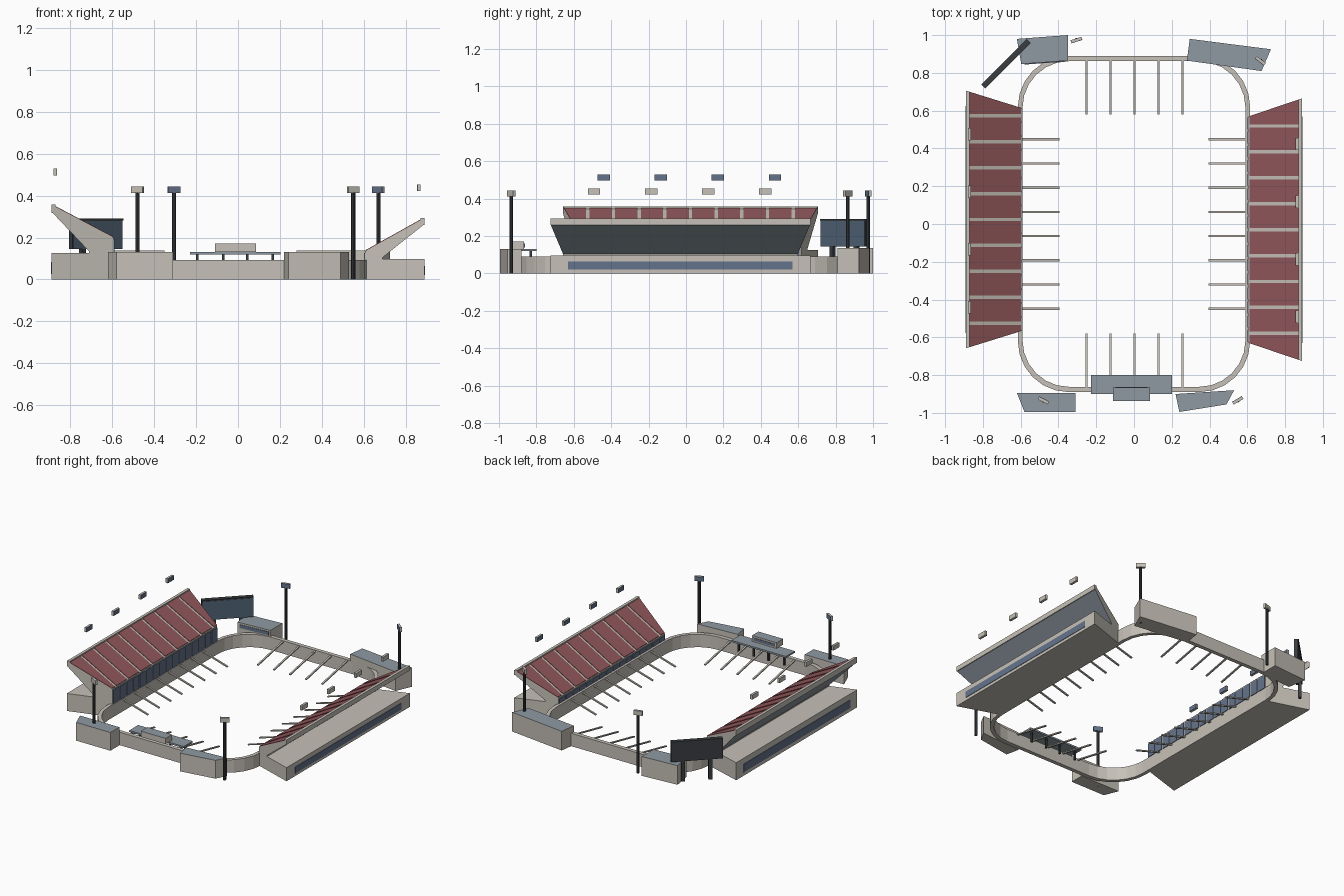
import bpy, bmesh, math
from mathutils import Vector, Matrix

old = bpy.data.objects.get("Cube")
if old:
    bpy.data.objects.remove(old, do_unlink=True)


def material(name, *rgb):
    lin = [((c / 255 + 0.055) / 1.055) ** 2.4 for c in rgb] + [1]
    m = bpy.data.materials.new(name)
    m.use_nodes = True
    m.diffuse_color = lin
    m.node_tree.nodes["Principled BSDF"].inputs["Base Color"].default_value = lin
    return m


CONCRETE = material("concrete", 198, 193, 184)
SLATE = material("slate_roof", 143, 154, 162)
RED = material("red_seats", 145, 87, 91)
GLASS = material("blue_glass", 100, 115, 139)
SCREEN = material("navy_screen", 82, 100, 120)
METAL = material("dark_metal", 58, 61, 65)


def finish(name, bm, mats, rule=None):
    bmesh.ops.recalc_face_normals(bm, faces=bm.faces)
    bm.normal_update()
    if rule:
        for f in bm.faces:
            f.material_index = rule(f)
    me = bpy.data.meshes.new(name)
    bm.to_mesh(me)
    bm.free()
    for m in mats:
        me.materials.append(m)
    ob = bpy.data.objects.new(name, me)
    bpy.context.collection.objects.link(ob)
    return ob


def loft(name, a, b, mats, rule=None):
    """Closed solid between two matching outlines."""
    bm = bmesh.new()
    va = [bm.verts.new(p) for p in a]
    vb = [bm.verts.new(p) for p in b]
    bm.faces.new(va)
    bm.faces.new(vb)
    n = len(a)
    for i in range(n):
        j = (i + 1) % n
        bm.faces.new((va[i], va[j], vb[j], vb[i]))
    return finish(name, bm, mats, rule)


def prism(name, plan, z0, z1, mats, rule=None):
    return loft(name, [(x, y, z0) for x, y in plan], [(x, y, z1) for x, y in plan], mats, rule)


def box(name, centre, size, mat, turn=0.0):
    bm = bmesh.new()
    bmesh.ops.create_cube(bm, size=1)
    bm.transform(Matrix.Translation(centre) @ Matrix.Rotation(turn, 4, 'Z') @ Matrix.Diagonal((*size, 1)))
    return finish(name, bm, [mat])


def strut(name, p, q, width, height, mat):
    p, q = Vector(p), Vector(q)
    bm = bmesh.new()
    bmesh.ops.create_cube(bm, size=1)
    rot = (q - p).to_track_quat('Y', 'Z').to_matrix().to_4x4()
    bm.transform(Matrix.Translation((p + q) / 2) @ rot @ Matrix.Diagonal((width, (q - p).length, height, 1)))
    return finish(name, bm, [mat])


def roofed(f):
    return 1 if f.normal.z > 0.9 else 0


# Rounded perimeter wall
def rounded(hx, hy, r, steps=6):
    pts = []
    for k, (sx, sy) in enumerate([(1, 1), (-1, 1), (-1, -1), (1, -1)]):
        for i in range(steps + 1):
            t = math.pi / 2 * (k + i / steps)
            pts.append((sx * (hx - r) + r * math.cos(t), sy * (hy - r) + r * math.sin(t)))
    return pts


bm = bmesh.new()
loops = [[bm.verts.new((x, y, z)) for x, y in rounded(hx, hy, r)]
         for hx, hy, r, z in [(0.615, 0.89, 0.27, 0), (0.615, 0.89, 0.27, 0.092),
                              (0.59, 0.862, 0.245, 0.092), (0.59, 0.862, 0.245, 0)]]
for k in range(4):
    a, b = loops[k], loops[(k + 1) % 4]
    for i in range(len(a)):
        j = (i + 1) % len(a)
        bm.faces.new((a[i], a[j], b[j], b[i]))
finish("perimeter_wall", bm, [CONCRETE])

# Sloping aisle strips inside the wall
for s in (-1, 1):
    for i in range(8):
        y = (i - 3.5) * 0.128
        strut("side_aisle", (s * 0.6, y, 0.085), (s * 0.395, y, 0.025), 0.012, 0.008, CONCRETE)
    for i in range(5):
        x = (i - 2) * 0.127 + 0.003
        strut("end_aisle", (x, s * 0.87, 0.085), (x, s * 0.58, 0.025), 0.012, 0.008, CONCRETE)


# Grandstands with flared ends
def grandstand(side, s, yc, inner, flare, xi, front, back, lip, knee, base):
    def half(r):
        return inner + flare * (r - xi) / (0.89 - xi)

    def ends(profile):
        return [[(s * r, yc + e * half(r), z) for r, z in profile] for e in (-1, 1)]

    def slope(r):
        return front + (back - front) * (r - xi) / (0.885 - xi)

    shell = [(xi, 0), (xi, front), (0.885, back), (0.885, lip), (knee, base + 0.008),
             (knee, base), (0.89, base), (0.89, 0)]
    loft(side + "_stand", *ends(shell), [CONCRETE, SLATE],
         lambda f: 1 if f.normal.z < -0.3 and f.calc_center_median().z > base + 0.02 else 0)
    rim = [(0.87, slope(0.87)), (0.87, back + 0.004), (0.89, back + 0.004), (0.89, lip), (0.884, lip)]
    loft(side + "_rim", *ends(rim), [CONCRETE])

    # Seat blocks between the concrete stairs
    r0, r1 = xi + 0.004, 0.87
    stairs = [yc + (i - 4) * 0.1372 for i in range(9)]
    lows = [None] + [y + 0.009 for y in stairs]
    highs = [y - 0.009 for y in stairs] + [None]
    for lo, hi in zip(lows, highs):
        quad = []
        for r, e in [(r0, -1), (r1, -1), (r1, 1), (r0, 1)]:
            y = lo if e < 0 else hi
            if y is None:
                y = yc + e * half(r)
            quad.append((s * r, y, slope(r)))
        loft(side + "_seats", quad, [(x, y, z + 0.004) for x, y, z in quad], [RED])

    # Glazing below the front row, and the strip window on the outside
    length = 2 * inner / 16
    z0, z1 = 0.095, front - 0.008
    for i in range(16):
        y = yc - inner + (i + 0.5) * length
        box(side + "_front_window", (s * (xi - 0.002), y, (z0 + z1) / 2),
            (0.006, length - 0.012, z1 - z0), GLASS)
    box(side + "_strip_window", (s * 0.89, yc, base * 0.44), (0.006, 1.2, base * 0.46), GLASS)


grandstand("left", 1, -0.03, 0.6, 0.095, 0.607, 0.135, 0.29, 0.26, 0.69, 0.097)
grandstand("right", -1, 0.024, 0.59, 0.092, 0.594, 0.2, 0.353, 0.318, 0.71, 0.125)


# Floodlights: housing with a glass face turned inward
def lamp(name, x, y, z, width, turn):
    rot = Matrix.Rotation(turn, 3, 'Z')
    box(name + "_housing", (x, y, z), (width, 0.014, 0.032), CONCRETE, turn)
    face = Vector((x, y, z)) + rot @ Vector((0, -0.008, 0))
    box(name + "_glass", face, (width, 0.004, 0.032), GLASS, turn)


for s, x, z, yc in [(-1, -0.873, 0.513, 0.018), (1, 0.865, 0.438, -0.034)]:
    for i in range(4):
        lamp("stand_light", x, yc + (i - 1.5) * 0.305, z, 0.066, -s * math.pi / 2)

for x, y in [(-0.48, -0.935), (0.55, -0.935), (-0.305, 0.975), (0.67, 0.865)]:
    ring = [(x + 0.01 * math.cos(i * math.pi / 4), y + 0.01 * math.sin(i * math.pi / 4)) for i in range(8)]
    prism("light_pole", ring, 0, 0.415, [METAL])
    lamp("pole_light", x, y, 0.428, 0.06, math.atan2(-y, -x) + math.pi / 2)

# Corner buildings with slate roofs
corners = {
    "front_right_building": [(-0.62, -0.895), (-0.31, -0.895), (-0.31, -0.995), (-0.58, -0.995)],
    "front_left_building": [(0.22, -0.9), (0.53, -0.88), (0.49, -0.955), (0.24, -0.995)],
    "back_right_building": [(-0.62, 0.98), (-0.35, 1.0), (-0.35, 0.865), (-0.597, 0.847)],
    "back_left_building": [(0.295, 0.98), (0.725, 0.925), (0.675, 0.81), (0.28, 0.865)],
}
for name, plan in corners.items():
    prism(name, plan, 0, 0.137 if "back" in name else 0.13, [CONCRETE, SLATE], roofed)
strut("back_right_window", (-0.58, 0.847, 0.113), (-0.36, 0.863, 0.113), 0.006, 0.024, GLASS)

# Front terrace: canopy on posts with a small cabin
box("terrace_canopy", (-0.013, -0.85, 0.125), (0.43, 0.1, 0.012), SLATE)
for x in (-0.195, -0.07, 0.045, 0.165):
    box("terrace_post", (x, -0.83, 0.085), (0.012, 0.012, 0.075), METAL)
cabin = [(-0.11, -0.938), (0.085, -0.938), (0.085, -0.865), (-0.11, -0.865)]
prism("cabin", cabin, 0.131, 0.172, [CONCRETE, SLATE], roofed)
box("cabin_window", (-0.013, -0.865, 0.15), (0.17, 0.006, 0.02), GLASS)

# Scoreboard set diagonally across a corner
turn = math.pi / 4
along, inward = Vector((1, 1, 0)).normalized(), Vector((1, -1, 0)).normalized()
middle = Vector((-0.678, 0.848, 0))
box("scoreboard_case", middle + Vector((0, 0, 0.215)), (0.34, 0.022, 0.14), METAL, turn)
box("scoreboard_cap", middle + Vector((0, 0, 0.286)), (0.34, 0.03, 0.008), METAL, turn)
box("scoreboard_screen", middle + inward * 0.012 + Vector((0, 0, 0.213)), (0.332, 0.005, 0.134), SCREEN, turn)
for s in (-1, 1):
    box("scoreboard_post", middle + along * s * 0.09 + Vector((0, 0, 0.073)), (0.025, 0.02, 0.146), METAL, turn)
